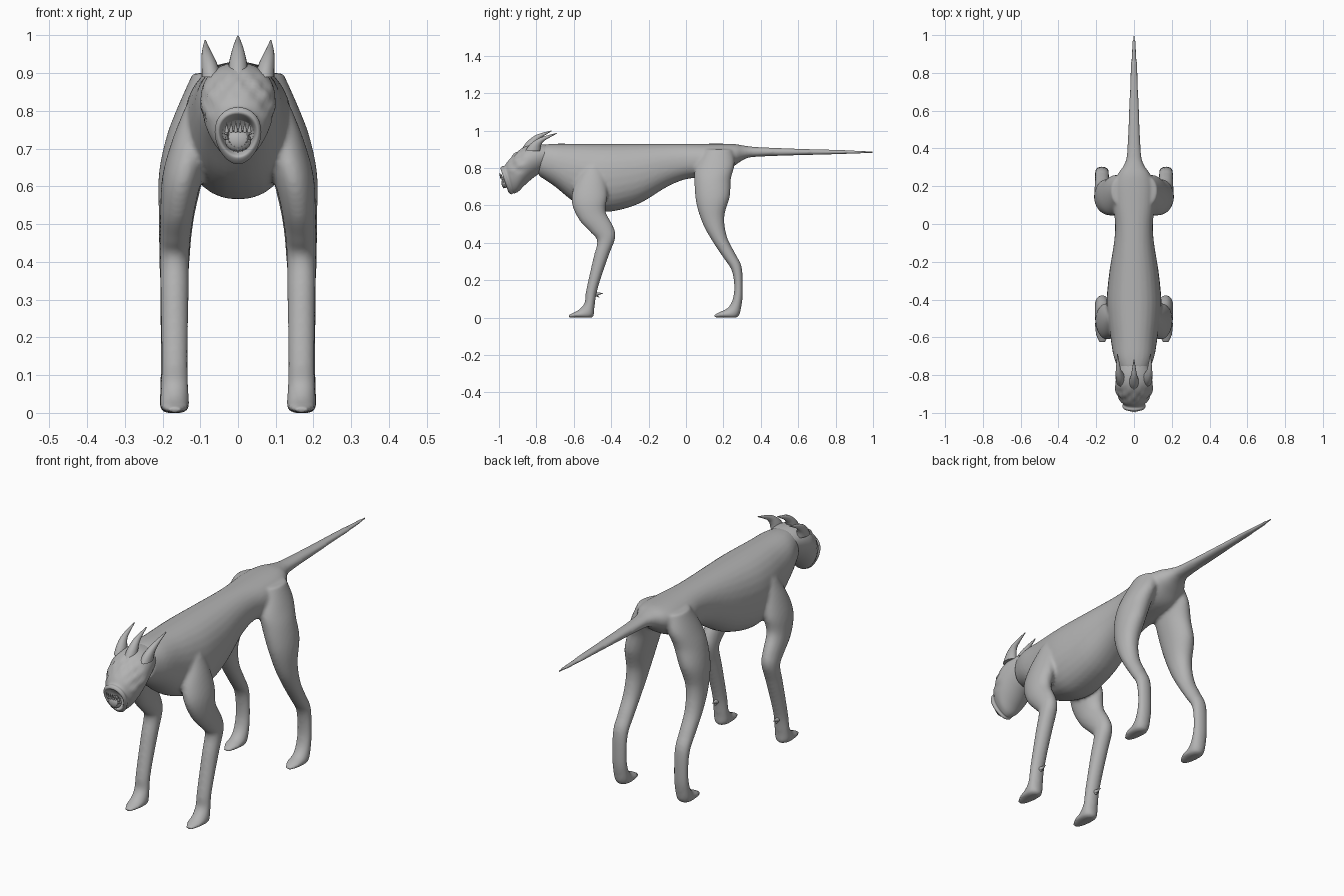
import bpy, bmesh, math
from mathutils import Vector

cube = bpy.data.objects.get("Cube")
if cube:
    bpy.data.objects.remove(cube)

grey = bpy.data.materials.new("stone_grey")
grey.use_nodes = True
colour = (0.45, 0.45, 0.45, 1)
grey.diffuse_color = colour
grey.node_tree.nodes["Principled BSDF"].inputs["Base Color"].default_value = colour


def spline(rings, steps=5):
    """Smoothly interpolate ring parameters."""
    out = []
    last = len(rings) - 1
    for i in range(last):
        a, b, c, d = (rings[max(0, min(last, i + k))] for k in (-1, 0, 1, 2))
        for s in range(steps):
            t = s / steps
            out.append([q + t / 2 * (r - p + t * (2*p - 5*q + 4*r - w + t * (3*q - 3*r + w - p)))
                        for p, q, r, w in zip(a, b, c, d)])
    return out + [list(rings[-1])]


def loft(bm, rings, side=1, bias=0, power=1.0, segs=28):
    """Skin rings given as (edge y, z, opposite edge y, z, centre x, half width)."""
    loops = []
    for y1, z1, y2, z2, cx, hw in spline(rings):
        loop = []
        for k in range(segs):
            a = 2 * math.pi * k / segs
            c, s = (math.copysign(abs(f(a)) ** power, f(a)) for f in (math.cos, math.sin))
            x = cx + hw * c * (1 + bias * s)
            m = (1 + s) / 2
            z = max(0, z2 + (z1 - z2) * m)
            loop.append(bm.verts.new((side * x, y2 + (y1 - y2) * m, z)))
        loops.append(loop)
    for a, b in zip(loops, loops[1:]):
        for k in range(segs):
            n = (k + 1) % segs
            bm.faces.new((a[k], a[n], b[n], b[k]))
    bm.faces.new(loops[0])
    bm.faces.new(loops[-1])


def spike(bm, base, tip, radius):
    """Cone between two points."""
    base, tip = Vector(base), Vector(tip)
    d = tip - base
    mat = d.to_track_quat('Z', 'Y').to_matrix().to_4x4()
    mat.translation = (base + tip) / 2
    bmesh.ops.create_cone(bm, cap_ends=True, segments=10, radius1=radius,
                          radius2=radius * .05, depth=d.length, matrix=mat)


def finish(bm, name):
    bmesh.ops.recalc_face_normals(bm, faces=bm.faces)
    mesh = bpy.data.meshes.new(name)
    for f in bm.faces:
        f.smooth = True
    bm.to_mesh(mesh)
    bm.free()
    mesh.materials.append(grey)
    obj = bpy.data.objects.new(name, mesh)
    bpy.context.collection.objects.link(obj)
    return obj


# Torso running into the tail
torso = [
    (-.76, .925, -.79, .76, 0, .08), (-.70, .93, -.70, .70, 0, .108),
    (-.60, .93, -.60, .62, 0, .125), (-.50, .93, -.50, .578, 0, .14),
    (-.40, .93, -.40, .567, 0, .145), (-.25, .93, -.25, .61, 0, .13),
    (-.10, .93, -.10, .70, 0, .106), (0, .93, 0, .74, 0, .10),
    (.10, .93, .09, .75, 0, .11), (.20, .93, .20, .77, 0, .11),
    (.26, .928, .27, .82, 0, .085), (.31, .92, .32, .85, 0, .052),
    (.38, .912, .38, .86, 0, .037), (.60, .903, .60, .868, 0, .027),
    (.85, .896, .85, .874, 0, .017), (1.004, .89, 1.004, .88, 0, .006)]

# Legs from shoulder or hip down to the toe
front_leg = [
    (-.55, .80, -.45, .82, .10, .04), (-.60, .70, -.43, .74, .125, .05),
    (-.61, .61, -.42, .65, .147, .053), (-.57, .52, -.43, .57, .16, .046),
    (-.51, .455, -.39, .49, .166, .041), (-.475, .41, -.377, .43, .168, .039),
    (-.495, .32, -.41, .34, .168, .038), (-.52, .21, -.452, .22, .168, .036),
    (-.537, .13, -.478, .13, .168, .035), (-.542, .08, -.49, .05, .168, .037),
    (-.57, .045, -.50, 0, .168, .039), (-.60, .027, -.57, 0, .168, .035),
    (-.633, .013, -.63, 0, .168, .016)]
hind_leg = [
    (.10, .90, .25, .90, .07, .05), (.05, .80, .26, .82, .10, .06),
    (.045, .72, .24, .74, .125, .065), (.055, .61, .235, .65, .15, .06),
    (.09, .50, .205, .54, .163, .047), (.14, .41, .22, .43, .168, .041),
    (.20, .32, .265, .34, .169, .038), (.245, .25, .298, .27, .17, .037),
    (.258, .16, .304, .15, .17, .036), (.247, .09, .298, .07, .17, .037),
    (.22, .05, .275, 0, .17, .038), (.18, .03, .20, 0, .17, .035),
    (.148, .013, .152, 0, .17, .016)]

bm = bmesh.new()
loft(bm, torso, power=.9)
for side in (1, -1):
    loft(bm, front_leg, side)
    loft(bm, hind_leg, side)
body = finish(bm, "body_and_legs")
blend = body.modifiers.new("blend", 'REMESH')
blend.mode = 'VOXEL'
blend.voxel_size = .008
blend.use_smooth_shade = True
soften = body.modifiers.new("soften", 'SMOOTH')
soften.factor = .5
soften.iterations = 7

# Head with a rolled lip and hollow mouth
head = [
    (-.73, .922, -.77, .78, 0, .075), (-.80, .928, -.82, .745, 0, .092),
    (-.86, .915, -.865, .705, 0, .098), (-.91, .88, -.895, .675, 0, .088),
    (-.95, .84, -.915, .665, 0, .071), (-.97, .813, -.925, .665, 0, .058),
    (-.985, .809, -.935, .659, 0, .061), (-.992, .797, -.95, .672, 0, .054),
    (-.983, .788, -.95, .682, 0, .046), (-.95, .775, -.93, .695, 0, .04)]
bm = bmesh.new()
loft(bm, head, bias=.15, segs=48)
bmesh.ops.recalc_face_normals(bm, faces=bm.faces)
bm.normal_update()
# Lumpy brow and cheeks
for v in bm.verts:
    fade = max(0, 1 - abs(v.co.y + .905) / .055)
    if v.co.z > .77:
        v.co += v.normal * .006 * fade * math.cos(v.co.x * 130) * math.sin(v.co.z * 110)
finish(bm, "head")

# Horns
centre_horn = [
    (-.88, .90, -.80, .90, 0, .028), (-.85, .94, -.80, .925, 0, .023),
    (-.80, .977, -.78, .957, 0, .014), (-.72, 1, -.718, .997, 0, .002)]
side_horn = [
    (-.86, .89, -.78, .89, .07, .027), (-.83, .93, -.775, .92, .076, .021),
    (-.78, .962, -.755, .947, .083, .013), (-.69, .988, -.688, .985, .087, .002)]
bm = bmesh.new()
loft(bm, centre_horn, segs=16)
finish(bm, "centre_horn")
for side, label in ((1, "left"), (-1, "right")):
    bm = bmesh.new()
    loft(bm, side_horn, side, segs=16)
    finish(bm, label + "_horn")
    # Spur behind the front ankle
    bm = bmesh.new()
    x = side * .168
    spike(bm, (x, -.495, .125), (x, -.443, .13), .014)
    spike(bm, (x, -.495, .13), (x, -.462, .108), .012)
    finish(bm, label + "_spur")


# Teeth wrapped over a rounded jaw
def mouth_point(x, z):
    return (x, -.999 + (.78 - z) * .28 + x * x * 8, z)


bm = bmesh.new()
for i in range(6):
    x = -.03 + .012 * i
    spike(bm, mouth_point(x, .745), mouth_point(x, .775 - abs(x) * .2), .006)
finish(bm, "upper_teeth")
bm = bmesh.new()
for i in range(11):
    a = math.pi * (1 + i / 10)
    c, s = math.cos(a), math.sin(a)
    spike(bm, mouth_point(.026 * c, .74 + .034 * s),
          mouth_point(.039 * c, .74 + .052 * s), .006)
finish(bm, "lower_teeth")
bm = bmesh.new()
bmesh.ops.create_uvsphere(bm, u_segments=24, v_segments=12, radius=1)
for v in bm.verts:
    v.co = (v.co.x * .035, -.967 + v.co.y * .02, .722 + v.co.z * .03)
finish(bm, "jaw")

# Crisp edges on the pointed parts
bpy.ops.object.select_all(action='DESELECT')
for obj in bpy.context.scene.objects:
    if obj.type == 'MESH' and any(w in obj.name for w in ("teeth", "spur", "horn")):
        obj.select_set(True)
        bpy.context.view_layer.objects.active = obj
bpy.ops.object.shade_smooth_by_angle(angle=math.radians(50))
